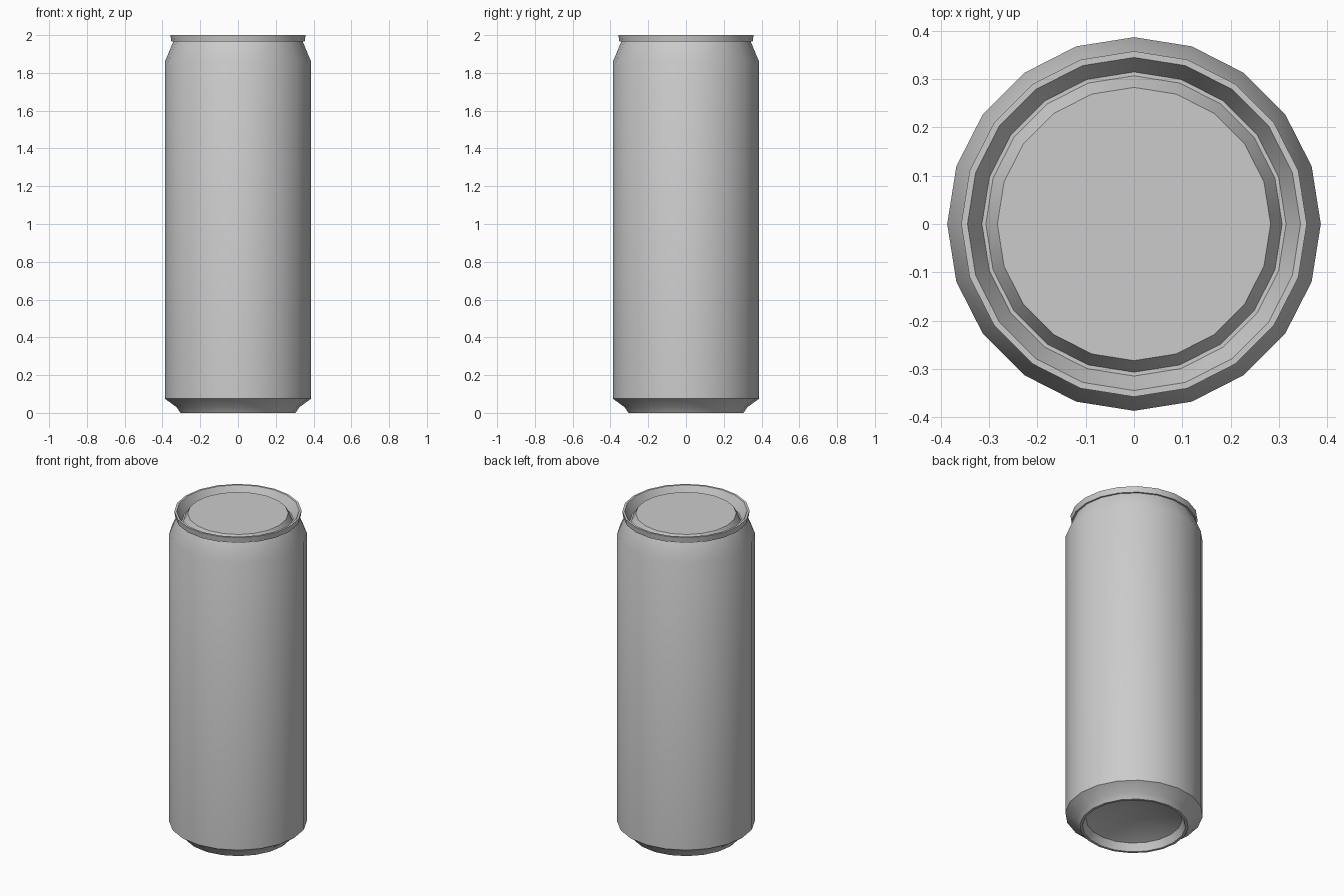
import bpy, bmesh, math

cube = bpy.data.objects.get("Cube")
if cube:
    bpy.data.objects.remove(cube, do_unlink=True)

SIDES = 20

# Bare metal colour
metal = bpy.data.materials.new("bare metal grey")
metal.use_nodes = True
grey = (0.6, 0.6, 0.6, 1)
metal.diffuse_color = grey
metal.node_tree.nodes["Principled BSDF"].inputs["Base Color"].default_value = grey


def lathe(name, profile):
    """Revolve (radius, height) points, listed from bottom centre round to top centre."""
    bm = bmesh.new()
    rings = []
    for r, z in profile:
        if r == 0:
            rings.append([bm.verts.new((0, 0, z))] * SIDES)
        else:
            angles = [math.tau * i / SIDES for i in range(SIDES)]
            rings.append([bm.verts.new((r * math.cos(a), r * math.sin(a), z)) for a in angles])
    for low, high in zip(rings, rings[1:]):
        for i in range(SIDES):
            j = (i + 1) % SIDES
            corners = dict.fromkeys((low[i], low[j], high[j], high[i]))
            bm.faces.new(list(corners))
    mesh = bpy.data.meshes.new(name)
    bm.to_mesh(mesh)
    bm.free()
    mesh.materials.append(metal)
    obj = bpy.data.objects.new(name, mesh)
    bpy.context.collection.objects.link(obj)
    bpy.ops.object.select_all(action='DESELECT')
    obj.select_set(True)
    bpy.context.view_layer.objects.active = obj
    bpy.ops.object.shade_smooth_by_angle(angle=math.radians(30))
    return obj


# Hollow underside with its standing ring
lathe("base_dome", [(0, 0.14), (0.27, 0.045), (0.29, 0), (0.305, 0)])

# Foot taper, straight wall and neck
lathe("can_body", [(0.305, 0), (0.325, 0.03), (0.387, 0.075), (0.387, 1.86), (0.343, 1.965)])

# Overhanging rim, countersunk groove and flat lid panel
lathe("rim_and_lid", [(0.343, 1.965), (0.353, 1.965), (0.358, 2), (0.345, 2),
                      (0.315, 1.94), (0.307, 1.94), (0.283, 1.985), (0, 1.985)])
